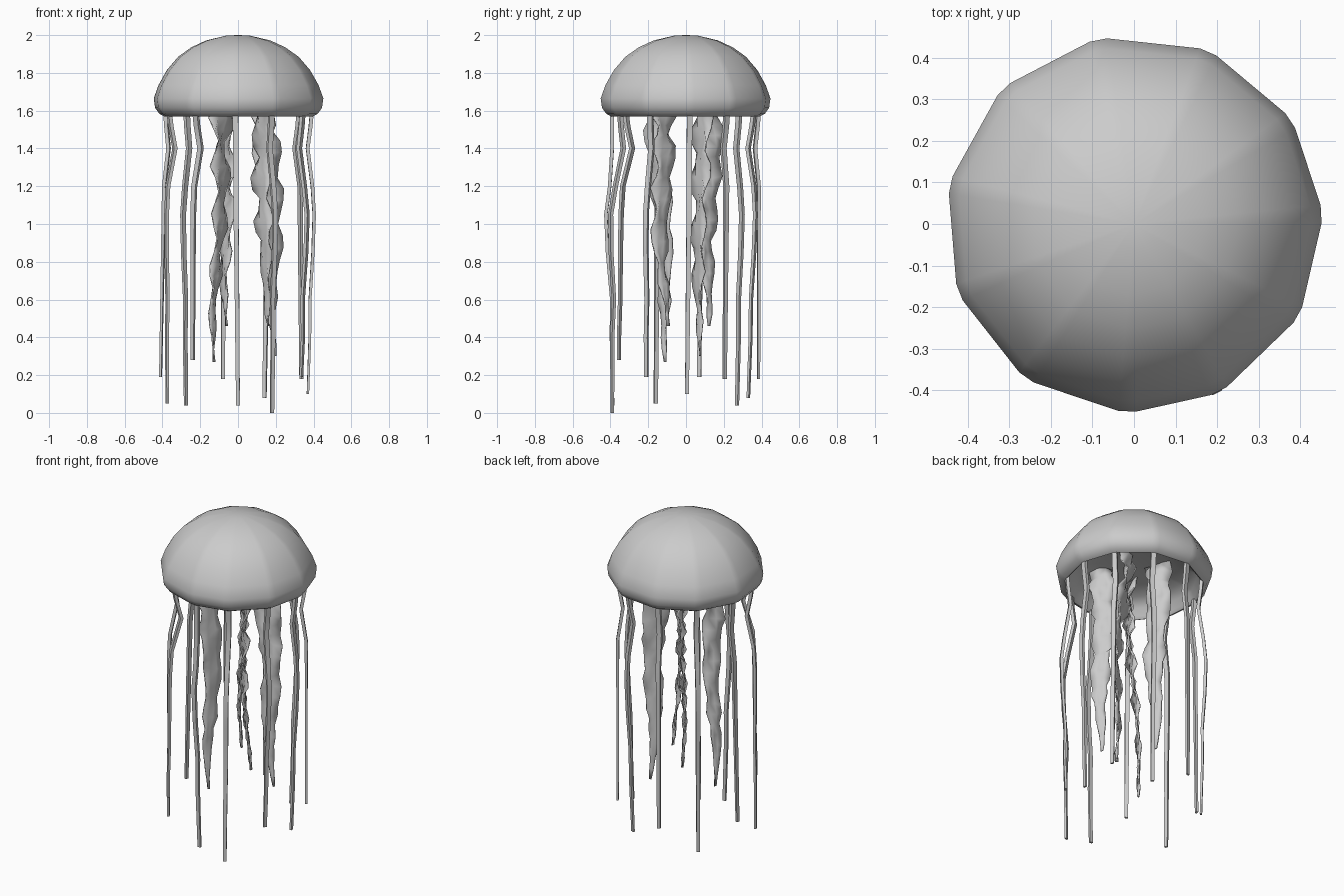
import bpy, bmesh, math, random
from mathutils import Vector

cube = bpy.data.objects.get("Cube")
if cube:
    bpy.data.objects.remove(cube)
random.seed(4)

grey = bpy.data.materials.new("soft_grey")
grey.use_nodes = True
grey.diffuse_color = (0.6, 0.6, 0.6, 1)
grey.node_tree.nodes["Principled BSDF"].inputs["Base Color"].default_value = (0.6, 0.6, 0.6, 1)

# Directions of the eleven slightly uneven bell corners
CORNERS = [math.radians(d) for d in (3, 33.5, 66.7, 101, 134, 168, 201.3, 235, 268, 297, 331)]


def polar(angle, radius, z=0.0):
    return Vector((radius * math.cos(angle), radius * math.sin(angle), z))


def finish(bm, name, angle):
    bmesh.ops.recalc_face_normals(bm, faces=bm.faces)
    mesh = bpy.data.meshes.new(name)
    bm.to_mesh(mesh)
    bm.free()
    mesh.materials.append(grey)
    obj = bpy.data.objects.new(name, mesh)
    bpy.context.collection.objects.link(obj)
    bpy.ops.object.select_all(action="DESELECT")
    obj.select_set(True)
    bpy.context.view_layer.objects.active = obj
    bpy.ops.object.shade_smooth_by_angle(angle=math.radians(angle))
    return obj


def loft(bm, rings, closed=True):
    """Bridge successive rows of points with quads."""
    rows = [[bm.verts.new(p) for p in ring] for ring in rings]
    for a, b in zip(rows, rows[1:]):
        for i in range(len(a) if closed else len(a) - 1):
            j = (i + 1) % len(a)
            bm.faces.new((a[i], a[j], b[j], b[i]))
    return rows


# Bell: dome with softened corners and a shallow hollow underneath
profile = [(0.06, 1.998), (0.17, 1.972), (0.25, 1.935), (0.32, 1.885), (0.38, 1.815),
           (0.425, 1.735), (0.45, 1.665), (0.443, 1.615), (0.42, 1.583), (0.395, 1.57),
           (0.38, 1.585), (0.365, 1.63), (0.3, 1.67), (0.2, 1.69), (0.06, 1.70)]
bell_angles = [a + math.radians(d) for a in CORNERS for d in (-2.7, 2.7)]
bm = bmesh.new()
rows = loft(bm, [[polar(a, r * 1.004, z) for a in bell_angles] for r, z in profile])
for row, z in ((rows[0], 2.0), (rows[-1], 1.702)):
    tip = bm.verts.new((0, 0, z))
    for i, v in enumerate(row):
        bm.faces.new((v, row[(i + 1) % len(row)], tip))
finish(bm, "bell", 60)

# Tentacles: flat strands under each corner, as (tip x, tip y, tip z, inward kink, outward bulge)
tips = [(0.37, 0.005, 0.10, 0.02, 0.02), (0.335, 0.205, 0.18, 0.03, 0.0),
        (0.14, 0.33, 0.08, 0.03, 0.02), (-0.08, 0.385, 0.18, 0.02, 0.0),
        (-0.275, 0.27, 0.04, 0.02, 0.025), (-0.41, 0.07, 0.19, 0.02, 0.0),
        (-0.375, -0.16, 0.05, 0.035, 0.01), (-0.24, -0.355, 0.28, 0.05, 0.01),
        (0, -0.385, 0.04, 0, 0.035), (0.18, -0.39, 0, 0.025, 0.04),
        (0.335, -0.21, 0.19, 0.02, 0.03)]
for i, (angle, (x, y, z, kink, bulge)) in enumerate(zip(CORNERS, tips)):
    out = polar(angle, 1)
    side = polar(angle + math.pi / 2, 1)
    top, tip = polar(angle, 0.392, 1.6), Vector((x, y, z))
    rings = []
    for height, push in ((1.6, 0), (1.52, -kink * 0.3), (1.4, -kink), (1.2, bulge * 0.4), (1.05, bulge),
                         (0.85, bulge * 0.8), (0.6, bulge * 0.2), (0.4, bulge * 0.3), (z, 0)):
        height = max(height, z)
        t = (top.z - height) / (top.z - z)
        c = top.lerp(tip, t) + out * push
        w, d = side * (0.015 - 0.005 * t), out * (0.010 - 0.004 * t)
        rings.append([c + w + d, c - w + d, c - w - d, c + w - d])
    bm = bmesh.new()
    rows = loft(bm, rings)
    bm.faces.new(rows[0])
    bm.faces.new(rows[-1])
    finish(bm, f"tentacle_{i + 1}", 35)

# Oral arms: four ruffled ribbons set radially, as (top x, top y, tip)
arms = [(-0.09, -0.14, (-0.12, -0.11, 0.27)), (0.12, -0.135, (0.16, -0.11, 0.46)),
        (0.14, 0.09, (0.2, 0.06, 0.3)), (-0.08, 0.12, (-0.05, 0.12, 0.46))]
ROWS = 22
for n, (x, y, tip) in enumerate(arms):
    top, tip = Vector((x, y, 1.692)), Vector(tip)
    out = Vector((x, y, 0)).normalized()
    side = Vector((-out.y, out.x, 0))
    rings = []
    for k in range(ROWS + 1):
        t = k / ROWS
        c = top.lerp(tip, t) + side * 0.015 * math.sin(6 * t + n) + out * 0.012 * math.sin(9 * t + 2 * n)
        half = 0.068 * (1 - t ** 2) * random.uniform(0.7, 1.15) + 0.006
        ruffle = 0.042 * (1 - 0.8 * t)
        ring = []
        for u in (-1, -0.4, 0.25, 1):
            wave = math.sin(k * 1.5 + u * 2.2 + n) * (0.25 + abs(u)) * 0.7
            drop = random.uniform(-0.012, 0.012) * abs(u) * t * (1 - t) * 3
            ring.append(c + out * u * half + side * ruffle * wave + Vector((0, 0, drop)))
        rings.append(ring)
    bm = bmesh.new()
    loft(bm, rings, closed=False)
    arm = finish(bm, f"oral_arm_{n + 1}", 50)
    thickness = arm.modifiers.new("thickness", "SOLIDIFY")
    thickness.thickness = 0.008
    thickness.offset = 0
